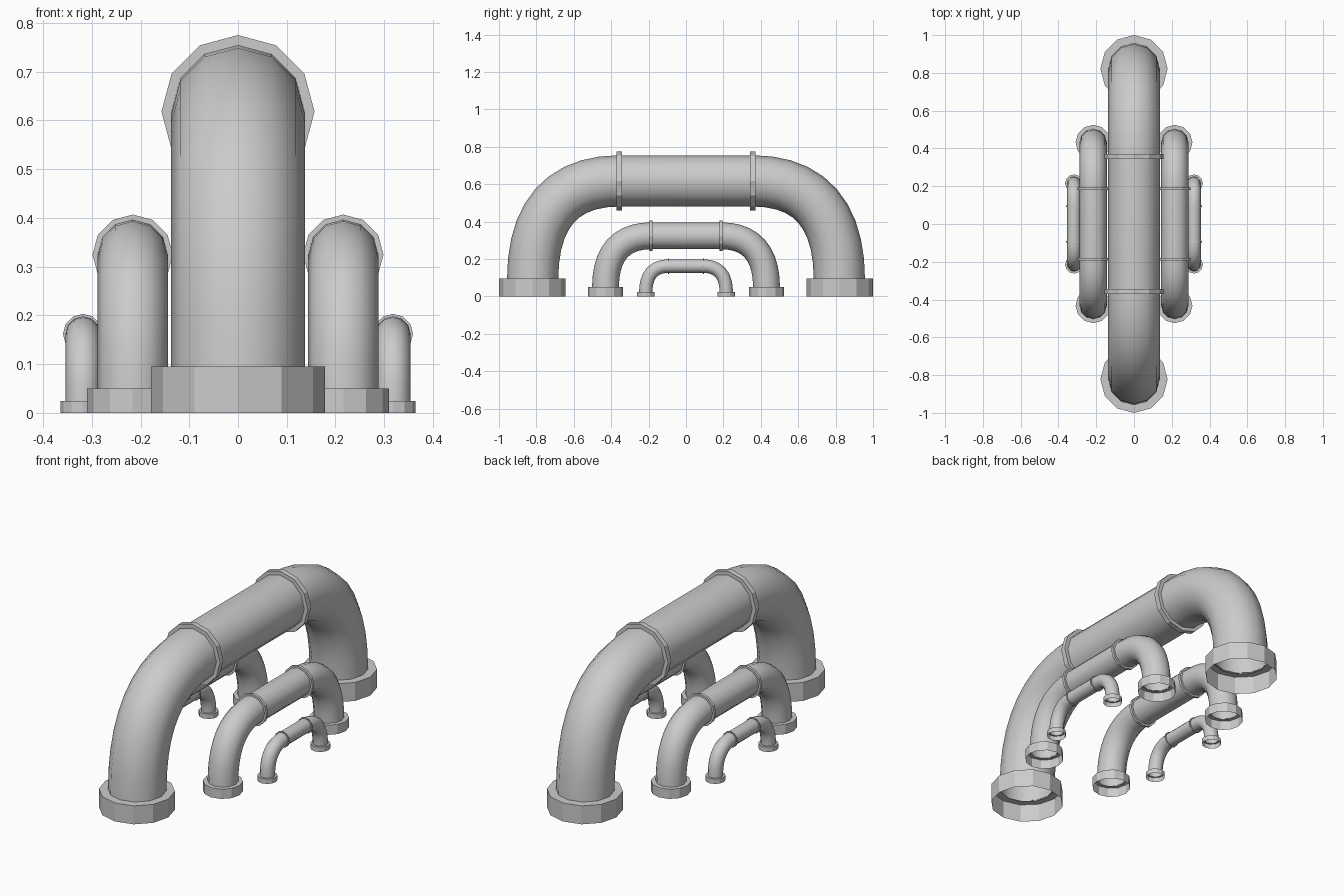
import bpy, bmesh
from math import sin, cos, pi, radians
from mathutils import Vector

if "Cube" in bpy.data.objects:
    bpy.data.objects.remove(bpy.data.objects["Cube"])

SIDES = 12


def finish(name, bm, smooth=None):
    bmesh.ops.recalc_face_normals(bm, faces=bm.faces)
    me = bpy.data.meshes.new(name)
    bm.to_mesh(me)
    bm.free()
    ob = bpy.data.objects.new(name, me)
    bpy.context.collection.objects.link(ob)
    if smooth:
        bpy.ops.object.select_all(action='DESELECT')
        ob.select_set(True)
        bpy.context.view_layer.objects.active = ob
        bpy.ops.object.shade_smooth_by_angle(angle=radians(smooth))


def loft(bm, rings, closed=False):
    """Bridge successive vertex rings with quads."""
    rings = [[bm.verts.new(p) for p in r] for r in rings]
    pairs = list(zip(rings, rings[1:]))
    if closed:
        pairs.append((rings[-1], rings[0]))
    for a, b in pairs:
        for i in range(SIDES):
            j = (i + 1) % SIDES
            bm.faces.new((a[i], a[j], b[j], b[i]))


def circle(c, u, v, r):
    return [c + r * (sin(2 * pi * i / SIDES) * u + cos(2 * pi * i / SIDES) * v)
            for i in range(SIDES)]


X, Y, Z = Vector((1, 0, 0)), Vector((0, 1, 0)), Vector((0, 0, 1))


def pipe_arch(label, x, s):
    pr, yr, yc, zc, base = 0.137, 0.355, 0.82, 0.618, 0.09

    # Swept pipe: two curved bends joined by a straight run
    k, n = 0.66, 10
    p0, p3 = Vector((0, yr, zc)), Vector((0, yc, base))
    p1 = p0 + Y * k * (yc - yr)
    p2 = p3 + Z * k * (zc - base)
    half = []
    for i in range(n + 1):
        t = i / n
        q = 1 - t
        p = q**3 * p0 + 3 * q * q * t * p1 + 3 * q * t * t * p2 + t**3 * p3
        d = (q * q * (p1 - p0) + 2 * q * t * (p2 - p1) + t * t * (p3 - p2)).normalized()
        half.append((p, Vector((0, -d.z, d.y))))      # point and outward normal
    flip = [(Vector((0, -p.y, p.z)), Vector((0, -m.y, m.z))) for p, m in half]
    off = X * x
    bm = bmesh.new()
    loft(bm, [circle(off + p * s, X, m, pr * s) for p, m in flip[::-1] + half])
    finish(label + "_pipe", bm, 40)

    for side, tag in ((-1, "front"), (1, "back")):
        # Base collar, open underneath
        bm = bmesh.new()
        c = off + Y * side * 0.822 * s
        h = Z * 0.095 * s
        loft(bm, [circle(c, X, Y, 0.178 * s), circle(c + h, X, Y, 0.178 * s),
                  circle(c + h, X, Y, 0.135 * s)])
        finish(f"{label}_{tag}_collar", bm)

        # Joint ring where the bend meets the straight run
        bm = bmesh.new()
        c = off + Y * side * 0.357 * s + Z * zc * s
        w = Y * 0.0135 * s
        loft(bm, [circle(c - w, X, Z, 0.135 * s), circle(c - w, X, Z, 0.157 * s),
                  circle(c + w, X, Z, 0.157 * s), circle(c + w, X, Z, 0.135 * s)], True)
        finish(f"{label}_{tag}_joint_ring", bm)


# Large arch in the middle, smaller pairs stepping outward
pipe_arch("large", 0, 1.0)
for side, tag in ((-1, "left"), (1, "right")):
    pipe_arch(f"medium_{tag}", side * 0.216, 0.525)
    pipe_arch(f"small_{tag}", side * 0.318, 0.262)
